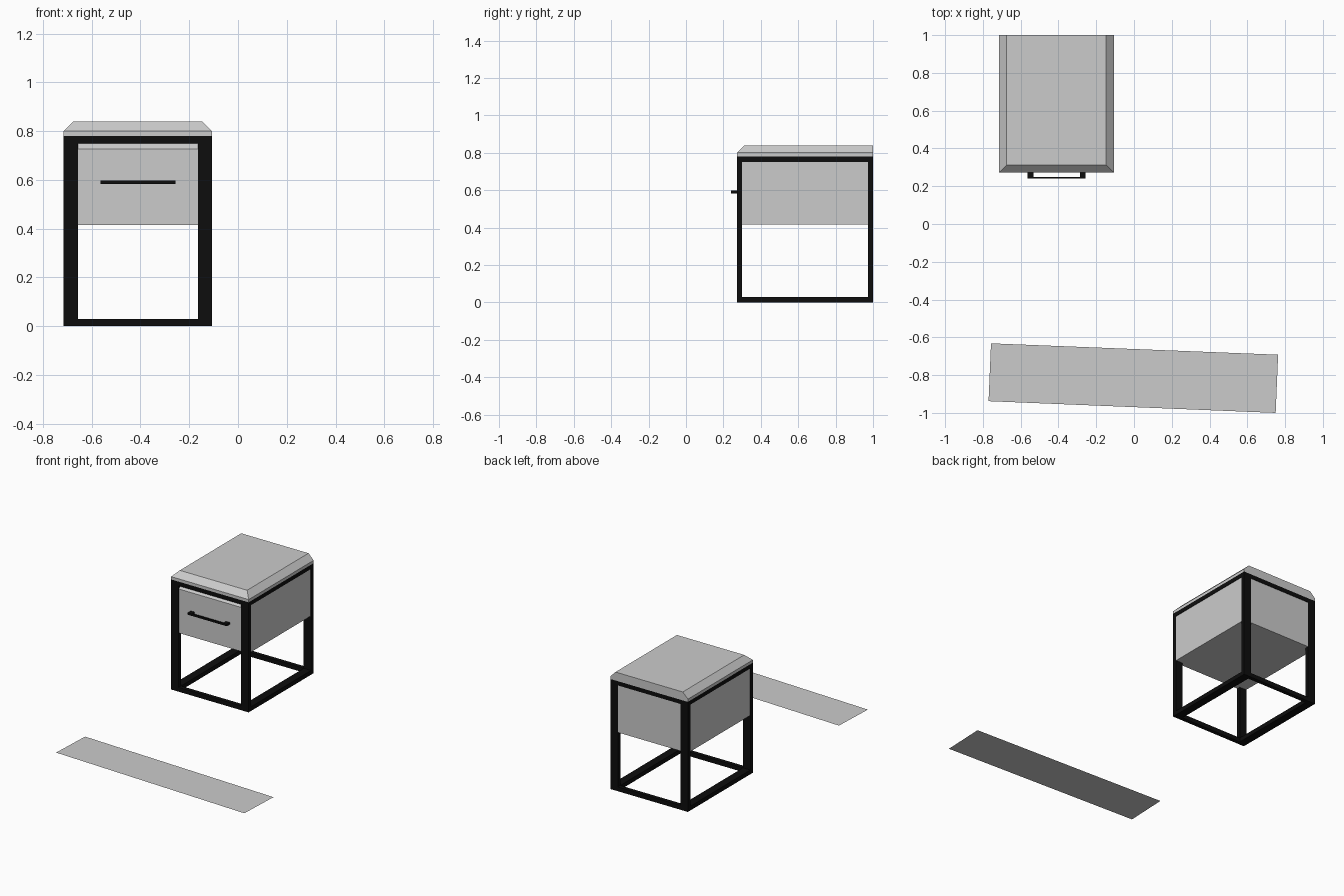
import bpy, bmesh

if "Cube" in bpy.data.objects:
    bpy.data.objects.remove(bpy.data.objects["Cube"])

black = bpy.data.materials.new("black_metal")
black.diffuse_color = (0.004, 0.004, 0.004, 1)
black.use_nodes = True
black.node_tree.nodes["Principled BSDF"].inputs["Base Color"].default_value = black.diffuse_color

# Outer footprint of the table
X0, X1, Y0, Y1 = -0.715, -0.107, 0.272, 1.0
PW, PD, RH = 0.058, 0.028, 0.03     # post width, post depth, rail height
TOP = 0.78


def make(name, bm, mat=None):
    bmesh.ops.recalc_face_normals(bm, faces=bm.faces)
    me = bpy.data.meshes.new(name)
    bm.to_mesh(me)
    bm.free()
    ob = bpy.data.objects.new(name, me)
    bpy.context.collection.objects.link(ob)
    if mat:
        me.materials.append(mat)
    return ob


def add_box(bm, x0, x1, y0, y1, z0, z1):
    vs = bmesh.ops.create_cube(bm, size=1)["verts"]
    for v in vs:
        v.co.x = x1 if v.co.x > 0 else x0
        v.co.y = y1 if v.co.y > 0 else y0
        v.co.z = z1 if v.co.z > 0 else z0
    return vs


# Frame: four posts, bottom and top rails
bm = bmesh.new()
for x in (X0, X1 - PW):
    for y in (Y0, Y1 - PD):
        add_box(bm, x, x + PW, y, y + PD, 0, TOP)
for z in (0, TOP - RH):
    for y in (Y0, Y1 - PD):
        add_box(bm, X0 + PW, X1 - PW, y, y + PD, z, z + RH)
    for x in (X0, X1 - PW):
        add_box(bm, x, x + PW, Y0 + PD, Y1 - PD, z, z + RH)
make("frame", bm, black)

# Table top: low slab, then bevelled on the front and both sides
bm = bmesh.new()
add_box(bm, X0, X1, Y0, Y1, TOP, 0.84)
edges = [e for e in bm.edges
         if all(v.co.z > 0.83 for v in e.verts)
         and not all(v.co.y > Y1 - 0.01 for v in e.verts)]
bmesh.ops.bevel(bm, geom=edges, offset=0.04, segments=1, affect='EDGES')
make("table_top", bm)

# Drawer box, nearly flush with the frame, with a sloped finger edge in front
g = 0.003
bm = bmesh.new()
add_box(bm, X0 + g, X1 - g, Y0 + g, Y1 - g, 0.415, 0.75)
edges = [e for e in bm.edges
         if all(v.co.z > 0.74 and v.co.y < Y0 + 0.01 for v in e.verts)]
bmesh.ops.bevel(bm, geom=edges, offset=0.023, segments=1, affect='EDGES')
make("drawer_box", bm)

# Handle: thin bar on two standoffs
bm = bmesh.new()
add_box(bm, -0.563, -0.257, 0.24, 0.25, 0.583, 0.597)
for x in (-0.563, -0.287):
    add_box(bm, x, x + 0.03, 0.25, Y0 + g, 0.583, 0.597)
make("drawer_handle", bm, black)

# Flat rug strip on the floor, slightly turned
bm = bmesh.new()
bm.faces.new([bm.verts.new(p) for p in (
    (-0.77, -0.938, 0), (0.75, -1.0, 0), (0.763, -0.692, 0), (-0.757, -0.632, 0))])
make("floor_strip", bm)
